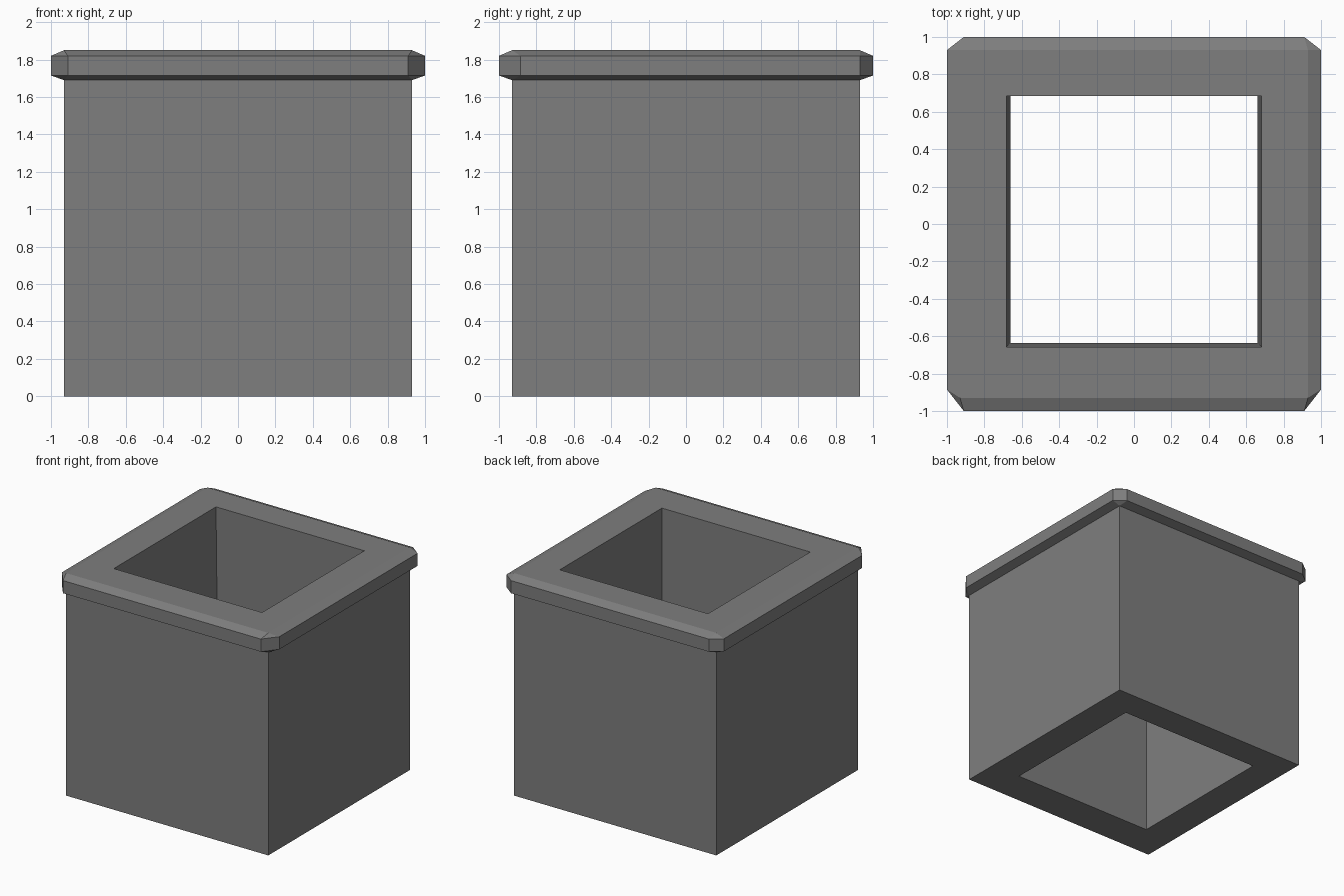
import bpy
import bmesh

if "Cube" in bpy.data.objects:
    bpy.data.objects.remove(bpy.data.objects["Cube"])


def square(x, y0, y1, z):
    """Rectangle ring, corners counter-clockwise from front left."""
    return [(-x, y0, z), (x, y0, z), (x, y1, z), (-x, y1, z)]


def doubled(ring):
    """Repeat each corner so it can join to a chamfered ring."""
    return [p for p in ring for _ in range(2)]


def chamfered(z, cx=0.09, front=0.115, back=0.07):
    """Rim outline with cut corners, deeper at the front."""
    return [(-1, -1 + front, z), (-1 + cx, -1, z), (1 - cx, -1, z), (1, -1 + front, z),
            (1, 1 - back, z), (1 - cx, 1, z), (-1 + cx, 1, z), (-1, 1 - back, z)]


def skin(name, rings, mat):
    """Join successive rings in a closed cycle, merging repeated corners."""
    bm = bmesh.new()
    cache = {}

    def vert(p):
        if p not in cache:
            cache[p] = bm.verts.new(p)
        return cache[p]

    for a, b in zip(rings, rings[1:] + rings[:1]):
        n = len(a)
        for i in range(n):
            j = (i + 1) % n
            corners = list(dict.fromkeys([a[i], a[j], b[j], b[i]]))
            if len(corners) > 2:
                bm.faces.new([vert(p) for p in corners])
    bmesh.ops.recalc_face_normals(bm, faces=bm.faces)
    mesh = bpy.data.meshes.new(name)
    bm.to_mesh(mesh)
    bm.free()
    mesh.materials.append(mat)
    obj = bpy.data.objects.new(name, mesh)
    bpy.context.collection.objects.link(obj)
    return obj


grey = bpy.data.materials.new("stone_grey")
grey.diffuse_color = (0.21, 0.21, 0.21, 1)
grey.use_nodes = True
grey.node_tree.nodes["Principled BSDF"].inputs["Base Color"].default_value = grey.diffuse_color

# Square planter: slightly tapered open shaft, plain walls and bevelled rim
W = 0.93
skin("square_planter", [
    doubled(square(0.66, -0.635, 0.685, 0.0)),   # shaft bottom
    doubled(square(W, -W, W, 0.0)),              # wall foot
    doubled(square(W, -W, W, 1.69)),             # wall top
    chamfered(1.715),                            # rim lower edge
    chamfered(1.82),                             # rim upper edge
    doubled(square(W, -W, W, 1.85)),             # rim top
    doubled(square(0.682, -0.658, 0.685, 1.85)), # shaft mouth
], grey)
